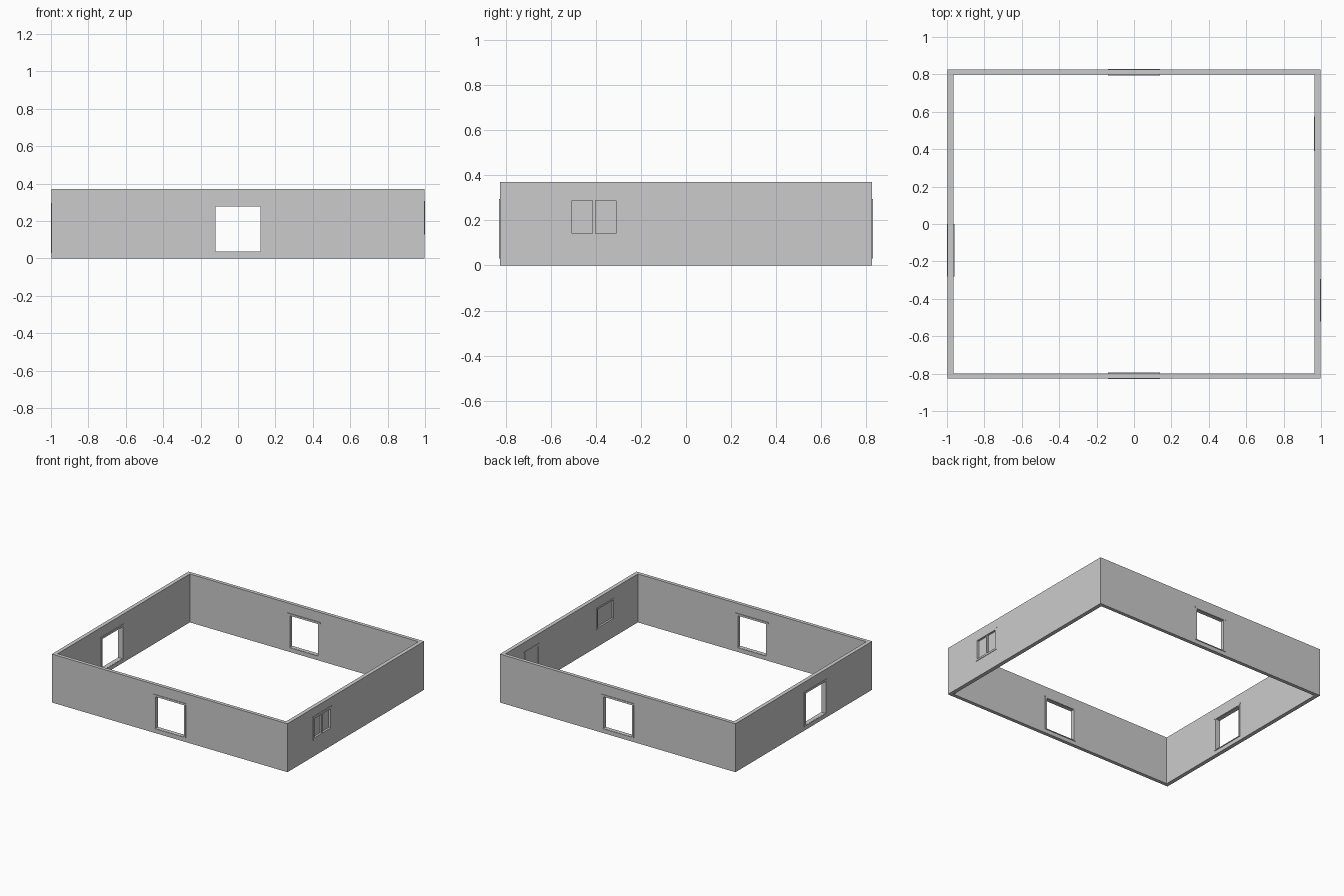
import bpy
from mathutils import Matrix, Vector
from math import pi

if "Cube" in bpy.data.objects:
    bpy.data.objects.remove(bpy.data.objects["Cube"])

H = 0.37


def box(name, lo, hi, mat=Matrix()):
    """Box between two corners, carried by a placement matrix."""
    lo, hi = Vector(lo), Vector(hi)
    bpy.ops.mesh.primitive_cube_add(size=1)
    ob = bpy.context.object
    ob.name = name
    ob.data.transform(mat @ Matrix.Translation((lo + hi) / 2)
                      @ Matrix.Diagonal((*(hi - lo), 1)))
    return ob


def cut(target, cutter):
    m = target.modifiers.new("opening", "BOOLEAN")
    m.operation = "DIFFERENCE"
    m.solver = "EXACT"
    m.object = cutter
    cutter.hide_render = True
    cutter.hide_set(True)


def frame(name, outer, inner, d0, d1, mat):
    """Rectangular ring in local xz, between depths d0 and d1."""
    (x0, x1, z0, z1), (a0, a1, b0, b1) = outer, inner
    verts = []
    for d in (d0, d1):
        verts += [(x0, d, z0), (x1, d, z0), (x1, d, z1), (x0, d, z1)]
        verts += [(a0, d, b0), (a1, d, b0), (a1, d, b1), (a0, d, b1)]
    faces = []
    for i in range(4):
        j = (i + 1) % 4
        faces += [(i, j, j + 4, i + 4), (i + 12, j + 12, j + 8, i + 8),
                  (i + 8, j + 8, j, i), (i + 4, j + 4, j + 12, i + 12)]
    me = bpy.data.meshes.new(name)
    me.from_pydata(verts, [], faces)
    me.transform(mat)
    ob = bpy.data.objects.new(name, me)
    bpy.context.collection.objects.link(ob)
    return ob


# Ring of walls
walls = box("walls", (-0.996, -0.825, 0), (0.996, 0.825, H))
cut(walls, box("room_cutter", (-0.966, -0.798, -0.1), (0.966, 0.798, H + 0.1)))


def place(x, y, angle):
    """Local origin on a wall's outer face, local -y pointing outwards."""
    return Matrix.Translation((x, y, 0)) @ Matrix.Rotation(angle, 4, "Z")


# Cased openings in the front, back and left walls
for side, mat, t in (("front", place(0, -0.825, 0), 0.027),
                     ("back", place(0, 0.825, pi), 0.027),
                     ("left", place(-0.996, -0.14, -pi / 2), 0.030)):
    cut(walls, box(side + "_opening_cutter", (-0.13, -0.1, 0.034), (0.13, 0.1, 0.285), mat))
    frame(side + "_opening_lining", (-0.132, 0.132, 0.032, 0.287),
          (-0.12, 0.12, 0.036, 0.278), 0.0, t, mat)
    for face, d0, d1 in (("outer", -0.004, 0.002), ("inner", t - 0.002, t + 0.005)):
        frame(f"{side}_{face}_casing", (-0.136, 0.136, 0.03, 0.288),
              (-0.122, 0.122, 0.035, 0.280), d0, d1, mat)
        box(f"{side}_{face}_header", (-0.14, d0, 0.286), (0.14, d1, 0.295), mat)

# Two-pane window through the right wall
mat = place(0.996, -0.408, pi / 2)
cut(walls, box("window_cutter", (-0.103, -0.1, 0.137), (0.103, 0.1, 0.295), mat))
frame("window_casing", (-0.111, 0.111, 0.128, 0.302),
      (-0.097, 0.097, 0.142, 0.288), -0.004, 0.014, mat)
box("window_header", (-0.114, -0.004, 0.298), (0.114, 0.004, 0.306), mat)
box("window_mullion", (-0.006, 0.0, 0.140), (0.006, 0.014, 0.290), mat)
box("window_glass", (-0.104, 0.012, 0.136), (0.104, 0.018, 0.296), mat)
frame("window_inner_casing", (-0.106, 0.106, 0.132, 0.299),
      (-0.094, 0.094, 0.145, 0.286), 0.017, 0.032, mat)

# Smaller window set only on the inside of the right wall
mat = place(0.966, 0.482, -pi / 2)
frame("inside_window_casing", (-0.088, 0.088, 0.135, 0.292),
      (-0.076, 0.076, 0.147, 0.280), -0.004, 0.002, mat)
box("inside_window_header", (-0.093, -0.004, 0.290), (0.093, 0.002, 0.298), mat)
box("inside_window_mullion", (-0.006, -0.003, 0.145), (0.006, 0.002, 0.282), mat)
